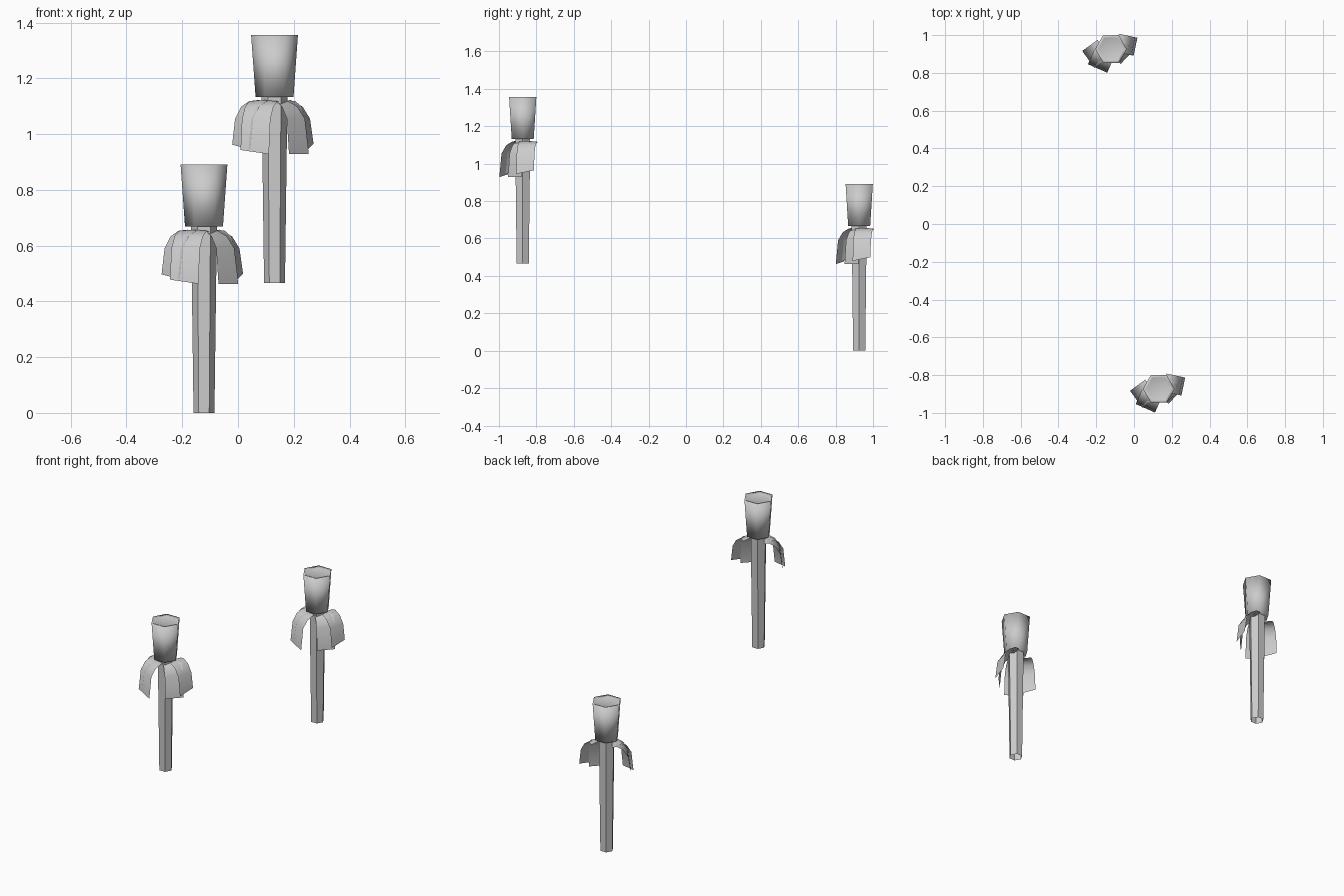
import bpy
from math import cos, sin, radians
from mathutils import Vector

if "Cube" in bpy.data.objects:
    bpy.data.objects.remove(bpy.data.objects["Cube"])


def make(name, verts, faces, loc, smooth):
    me = bpy.data.meshes.new(name)
    me.from_pydata([Vector(v) + Vector(loc) for v in verts], [], faces)
    for p in me.polygons:
        p.use_smooth = smooth
    me.update()
    ob = bpy.data.objects.new(name, me)
    bpy.context.collection.objects.link(ob)
    return ob


def hex_rings(name, rings, loc, smooth, start_cap=False, end_cap=False):
    """Six-sided surface through (radius, z) rings, corners on +x / -x."""
    verts = [(r * cos(radians(60 * i)), r * sin(radians(60 * i)), z)
             for r, z in rings for i in range(6)]
    faces = [(k * 6 + i, k * 6 + (i + 1) % 6, k * 6 + 6 + (i + 1) % 6, k * 6 + 6 + i)
             for k in range(len(rings) - 1) for i in range(6)]
    if start_cap:
        faces.append(tuple(range(5, -1, -1)))
    if end_cap:
        n = len(verts)
        verts.append((0, 0, rings[-1][1]))
        faces += [(n - 6 + i, n - 6 + (i + 1) % 6, n) for i in range(6)]
    return make(name, verts, faces, loc, smooth)


# drooping profile: fraction of the reach outwards, height
ARCH = [(0.0, 0.652), (0.25, 0.657), (0.6, 0.637), (0.87, 0.594)]


def petal(name, a, b, angle, reach, za, zb, loc):
    """Curved strip ending at tip corners a, b and running back to the stem."""
    d = Vector((cos(radians(angle)), sin(radians(angle))))
    mid = (Vector(a) + Vector(b)) / 2
    verts = []
    for t, z in ARCH + [(1.0, None)]:
        for corner, tip_z, s in ((a, za, 1), (mid, (za + zb) / 2, 0), (b, zb, 1)):
            p = Vector(corner) - d * reach * (1 - t)
            verts.append((p.x, p.y, tip_z if z is None else z - 0.004 * s))
    faces = [(3 * k + j, 3 * k + 3 + j, 3 * k + 4 + j, 3 * k + 1 + j)
             for k in range(len(ARCH)) for j in range(2)]
    return make(name, verts, faces, loc, True)


PETALS = [
    ("front_left", (-0.122, -0.08), (-0.02, -0.125), 246, 0.10, 0.478, 0.463),
    ("left", (-0.152, -0.01), (-0.087, -0.10), 216, 0.10, 0.497, 0.48),
    ("front_right", (0.052, -0.078), (0.122, -0.005), 317, 0.085, 0.463, 0.463),
    ("right", (0.12, -0.035), (0.14, 0.06), 348, 0.10, 0.48, 0.50),
]


def flower(tag, loc):
    # tapering open stem
    hex_rings("stem_" + tag, [(0.0375, 0), (0.046, 0.645), (0.046, 0.672)], loc, False)
    # trumpet with a shallow dished top
    hex_rings("trumpet_" + tag, [(0.068, 0.668), (0.084, 0.891), (0.068, 0.884)],
              loc, True, True, True)
    for n, *args in PETALS:
        petal("petal_" + n + "_" + tag, *args, loc)


flower("low", (-0.122, 0.926, 0))
flower("high", (0.131, -0.873, 0.465))
